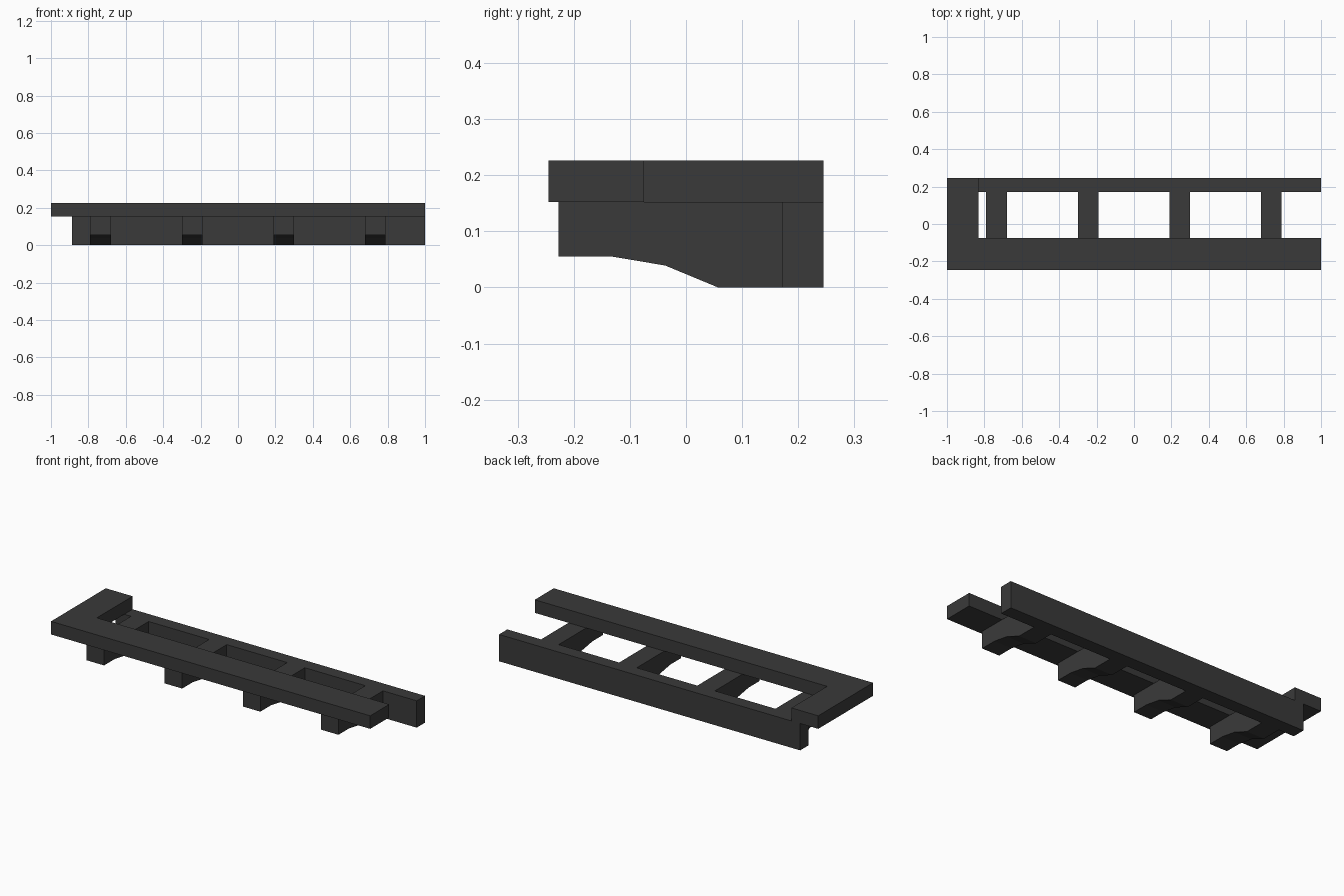
import bpy, bmesh
from mathutils import Vector

if "Cube" in bpy.data.objects:
    bpy.data.objects.remove(bpy.data.objects["Cube"])

dark = bpy.data.materials.new("dark_grey")
dark.diffuse_color = (0.042, 0.042, 0.042, 1)
dark.use_nodes = True
dark.node_tree.nodes["Principled BSDF"].inputs["Base Color"].default_value = dark.diffuse_color


def extrude_profile(name, points, offset):
    """Closed flat profile swept along a straight offset."""
    bm = bmesh.new()
    face = bm.faces.new([bm.verts.new(p) for p in points])
    swept = bmesh.ops.extrude_face_region(bm, geom=[face])["geom"]
    verts = [g for g in swept if isinstance(g, bmesh.types.BMVert)]
    bmesh.ops.translate(bm, verts=verts, vec=Vector(offset))
    bmesh.ops.recalc_face_normals(bm, faces=bm.faces[:])
    mesh = bpy.data.meshes.new(name)
    bm.to_mesh(mesh)
    bm.free()
    mesh.materials.append(dark)
    obj = bpy.data.objects.new(name, mesh)
    bpy.context.collection.objects.link(obj)
    return obj


SHELF_Z, TOP_Z = 0.152, 0.226

# L-shaped top rail: long front beam with a return on the left
rail = [(-1, -0.245), (1, -0.245), (1, -0.075), (-0.832, -0.075),
        (-0.832, 0.245), (-1, 0.245)]
extrude_profile("top_rail", [(x, y, SHELF_Z) for x, y in rail],
                (0, 0, TOP_Z - SHELF_Z))

# Lower back beam
back = [(-0.887, 0.171), (1, 0.171), (1, 0.245), (-0.887, 0.245)]
extrude_profile("back_beam", [(x, y, 0) for x, y in back], (0, 0, SHELF_Z))

# Four shaped brackets joining the back beam to the top rail
bracket = [(-0.227, SHELF_Z), (-0.227, 0.055), (-0.132, 0.055),
           (-0.037, 0.039), (0.057, 0), (0.171, 0), (0.171, SHELF_Z)]
WIDTH = 0.11
for i in range(4):
    x = -0.735 + i * 0.4895 - WIDTH / 2
    extrude_profile(f"bracket_{i + 1}", [(x, y, z) for y, z in bracket],
                    (WIDTH, 0, 0))
